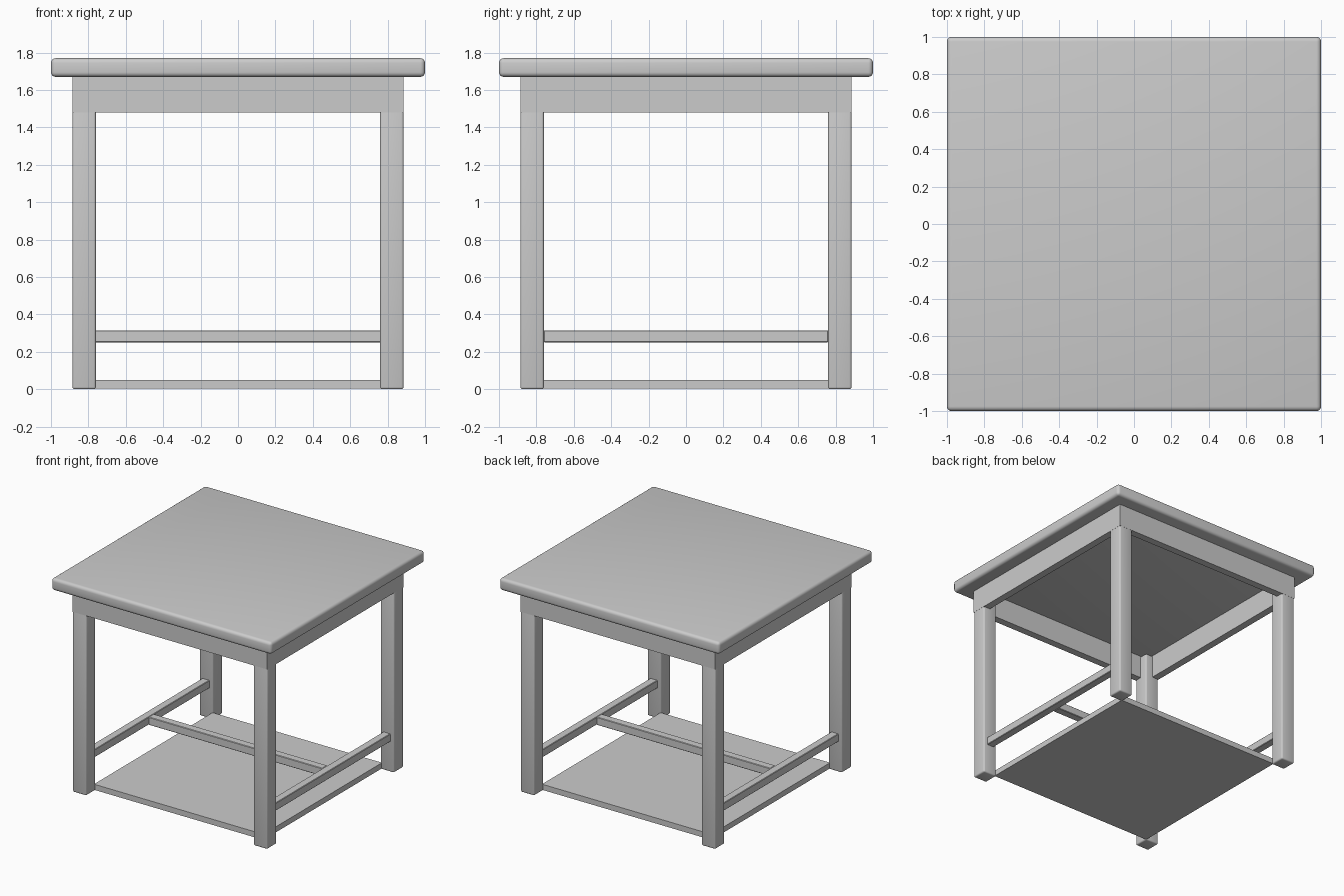
import bpy
import bmesh
from mathutils import Matrix, Vector

cube = bpy.data.objects.get("Cube")
if cube:
    bpy.data.objects.remove(cube)

grey = bpy.data.materials.new("plain grey")
grey.use_nodes = True
colour = (0.6, 0.6, 0.6, 1)
grey.diffuse_color = colour
grey.node_tree.nodes["Principled BSDF"].inputs["Base Color"].default_value = colour


def box(name, low, high, bevel=0.0, segments=1):
    """Box between two corners, with optionally rounded edges."""
    low, high = Vector(low), Vector(high)
    bm = bmesh.new()
    bmesh.ops.create_cube(bm, size=1, matrix=Matrix.LocRotScale((low + high) / 2, None, high - low))
    if bevel:
        bmesh.ops.bevel(bm, geom=bm.edges[:], offset=bevel, segments=segments, profile=0.5, affect='EDGES')
    mesh = bpy.data.meshes.new(name)
    bm.to_mesh(mesh)
    bm.free()
    mesh.materials.append(grey)
    obj = bpy.data.objects.new(name, mesh)
    bpy.context.collection.objects.link(obj)
    if segments > 1:
        bpy.ops.object.select_all(action='DESELECT')
        obj.select_set(True)
        bpy.context.view_layer.objects.active = obj
        bpy.ops.object.shade_smooth_by_angle()
    return obj


outer, inner = 0.885, 0.76    # leg faces
under = 1.67                  # underside of the table top
apron_low, apron_in, apron_out = 1.48, 0.825, 0.886
rail_low, rail_high = 0.25, 0.315

# Table top with rounded edges
box("table_top", (-1, -1, under), (1, 1, 1.77), 0.025, 4)

# Legs
for sx, side in ((1, "left"), (-1, "right")):
    for sy, end in ((-1, "front"), (1, "back")):
        xs = sorted((sx * inner, sx * outer))
        ys = sorted((sy * inner, sy * outer))
        box(f"{end}_{side}_leg", (xs[0], ys[0], 0), (xs[1], ys[1], under), 0.012, 3)

# Apron boards under the top
for s, end, side in ((-1, "front", "right"), (1, "back", "left")):
    a, b = sorted((s * apron_in, s * apron_out))
    box(f"{end}_apron", (-apron_out, a, apron_low), (apron_out, b, under))
    box(f"{side}_apron", (a, -apron_in, apron_low), (b, apron_in, under))

# Side rails and the crossbar joining them
for s, side in ((1, "left"), (-1, "right")):
    a, b = sorted((s * 0.79, s * 0.855))
    box(f"{side}_rail", (a, -inner, rail_low), (b, inner, rail_high), 0.004)
box("crossbar", (-0.79, -0.033, rail_low), (0.79, 0.033, rail_high), 0.004)

# Bottom shelf
box("bottom_shelf", (-0.77, -0.77, 0.004), (0.77, 0.77, 0.05))
